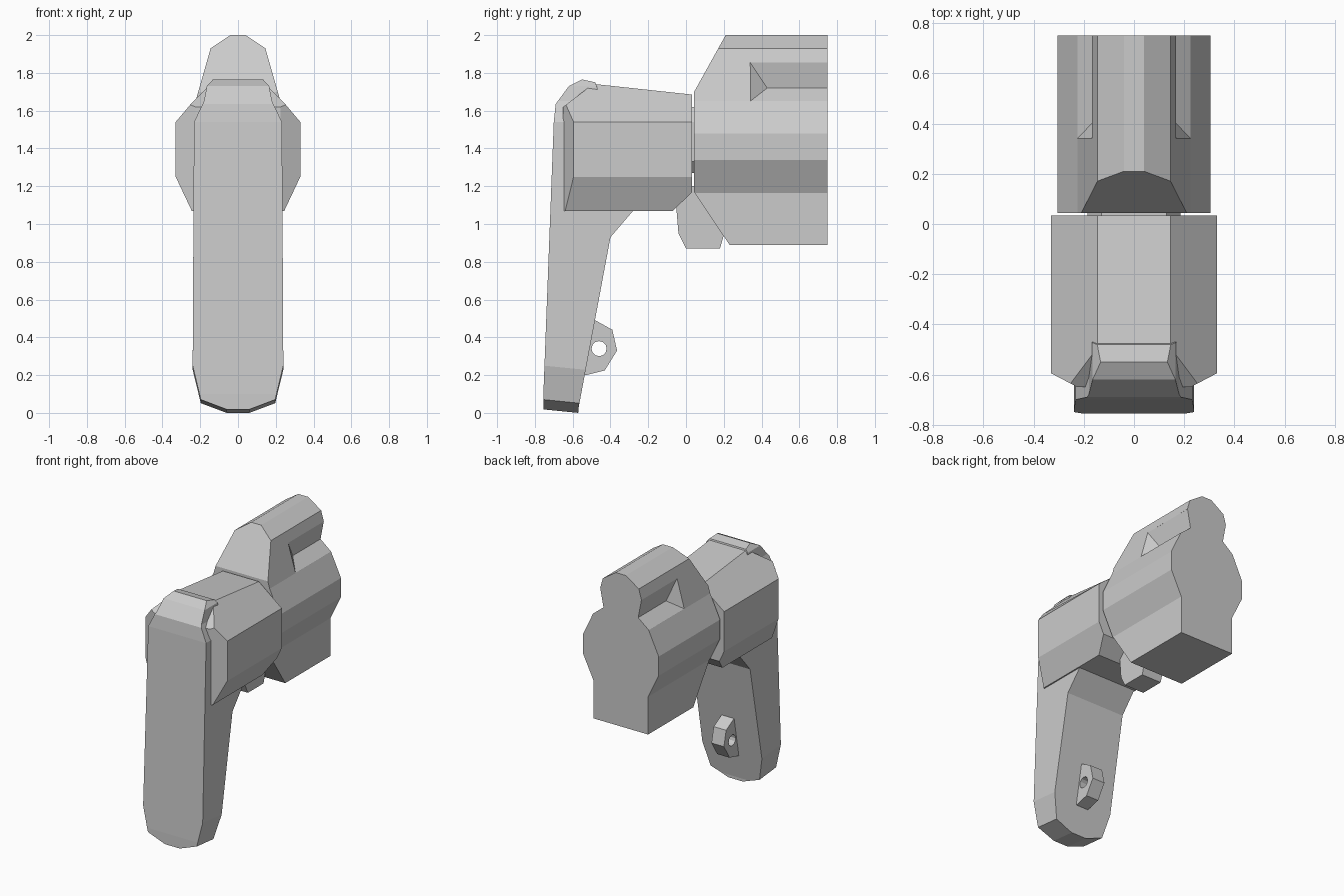
import bpy, bmesh
from mathutils import Vector

if "Cube" in bpy.data.objects:
    bpy.data.objects.remove(bpy.data.objects["Cube"])


def make(name, rings, cuts=()):
    """Loft closed rings of 3D points, then slice by (point, outward normal) planes."""
    bm = bmesh.new()
    loops = [[bm.verts.new(p) for p in ring] for ring in rings]
    n = len(loops[0])
    for a, b in zip(loops, loops[1:]):
        for i in range(n):
            j = (i + 1) % n
            bm.faces.new((a[i], a[j], b[j], b[i]))
    bm.faces.new(loops[0])
    bm.faces.new(loops[-1])
    bmesh.ops.recalc_face_normals(bm, faces=bm.faces)
    for co, no in cuts:
        geom = bm.verts[:] + bm.edges[:] + bm.faces[:]
        res = bmesh.ops.bisect_plane(bm, geom=geom, plane_co=co, plane_no=Vector(no).normalized(),
                                     clear_outer=True)
        edges = [e for e in res["geom_cut"] if isinstance(e, bmesh.types.BMEdge) and e.is_boundary]
        bmesh.ops.holes_fill(bm, edges=edges)
    bmesh.ops.recalc_face_normals(bm, faces=bm.faces)
    me = bpy.data.meshes.new(name)
    bm.to_mesh(me)
    bm.free()
    ob = bpy.data.objects.new(name, me)
    bpy.context.collection.objects.link(ob)
    return ob


def mirrored(half):
    return half + [(-x, z) for x, z in reversed(half)]


def side_prism(name, profile, w, cuts=()):
    return make(name, [[(x, y, z) for y, z in profile] for x in (-w, w)], cuts)


def boolean(ob, cutter, op):
    cutter.hide_render = True
    m = ob.modifiers.new("cut", "BOOLEAN")
    m.operation, m.object, m.solver = op, cutter, "EXACT"
    bpy.context.view_layer.objects.active = ob
    bpy.ops.object.modifier_apply(modifier=m.name)
    bpy.data.objects.remove(cutter)


# Rear housing with sloped front top and bottom
prof = mirrored([(0.04, 2.0), (0.145, 1.93), (0.225, 1.65), (0.305, 1.48),
                 (0.305, 1.34), (0.22, 1.165), (0.22, 0.89)])
rear = make("rear_housing", [[(x, y, z) for x, z in prof] for y in (0.043, 0.75)],
            [((0, 0.043, 1.70), (0, -0.30, 0.167)), ((0, 0.043, 1.17), (0, -0.28, -0.187))])

# Side grooves in the rear housing
for s in (1, -1):
    pts = [(0.166, 0.34, 1.855), (0.14, 0.43, 1.72), (0.226, 0.34, 1.65), (0.4, 0.34, 1.8)]
    groove = make("groove_cutter", [[(s * x, y, z) for x, y, z in pts],
                                    [(s * x, 0.9, z) for x, y, z in pts]])
    boolean(rear, groove, "DIFFERENCE")

# Front housing with tapered top and chamfered ends
rings = []
for y, top in ((-0.66, 1.76), (0.033, 1.685)):
    half = mirrored([(0.145, top), (0.33, 1.54), (0.33, 1.25), (0.245, 1.07)])
    rings.append([(x, y, z) for x, z in half])
make("front_housing", rings, [
    ((0, -0.65, 0), (0, -1, 0)),
    ((0.33, -0.595, 0), (0.05, -0.095, 0)),
    ((-0.33, -0.595, 0), (-0.05, -0.095, 0)),
    ((0, -0.65, 1.62), (0, -0.115, 0.15)),
    ((0, -0.07, 1.07), (0, 0.10, -0.105))])

# Joint between the housings
joint = mirrored([(0.13, 1.62), (0.185, 1.54), (0.185, 1.33), (0.13, 1.27)])
make("joint", [[(x, y, z) for x, z in joint] for y in (0.0, 0.08)])

# Grip: side profile intersected with the rounded front outline
grip = side_prism("grip", [(-0.755, 0.0), (-0.755, 0.1), (-0.70, 1.54), (-0.69, 1.635), (-0.62, 1.73),
                           (-0.55, 1.765), (-0.48, 1.75), (-0.47, 1.72), (-0.45, 1.4), (-0.28, 1.15),
                           (-0.28, 1.07), (-0.40, 0.93), (-0.57, 0.02), (-0.571, -0.02)], 0.4)
outline = mirrored([(0.13, 1.768), (0.165, 1.73), (0.18, 1.65), (0.233, 1.54),
                    (0.24, 0.25), (0.197, 0.07), (0.06, 0.018)])
outer = make("grip_outline", [[(x, y, z - (0.1 * (y + 0.75) if z < 1 else 0)) for x, z in outline]
                              for y in (-0.9, 0.0)])
boolean(grip, outer, "INTERSECT")

# Pierced loop on the back of the grip
lug = side_prism("loop_tab", [(-0.55, 0.49), (-0.48, 0.49), (-0.39, 0.44), (-0.365, 0.33),
                              (-0.43, 0.225), (-0.53, 0.2), (-0.6, 0.2)], 0.05)
bpy.ops.mesh.primitive_cylinder_add(vertices=12, radius=0.04, depth=0.4,
                                    location=(0, -0.46, 0.34), rotation=(0, 1.5708, 0))
boolean(lug, bpy.context.object, "DIFFERENCE")

# Catch under the joint
side_prism("lower_catch", [(-0.05, 1.2), (-0.05, 1.07), (-0.04, 0.95), (0.0, 0.87),
                           (0.18, 0.87), (0.2, 0.94), (0.2, 1.2)], 0.08)
